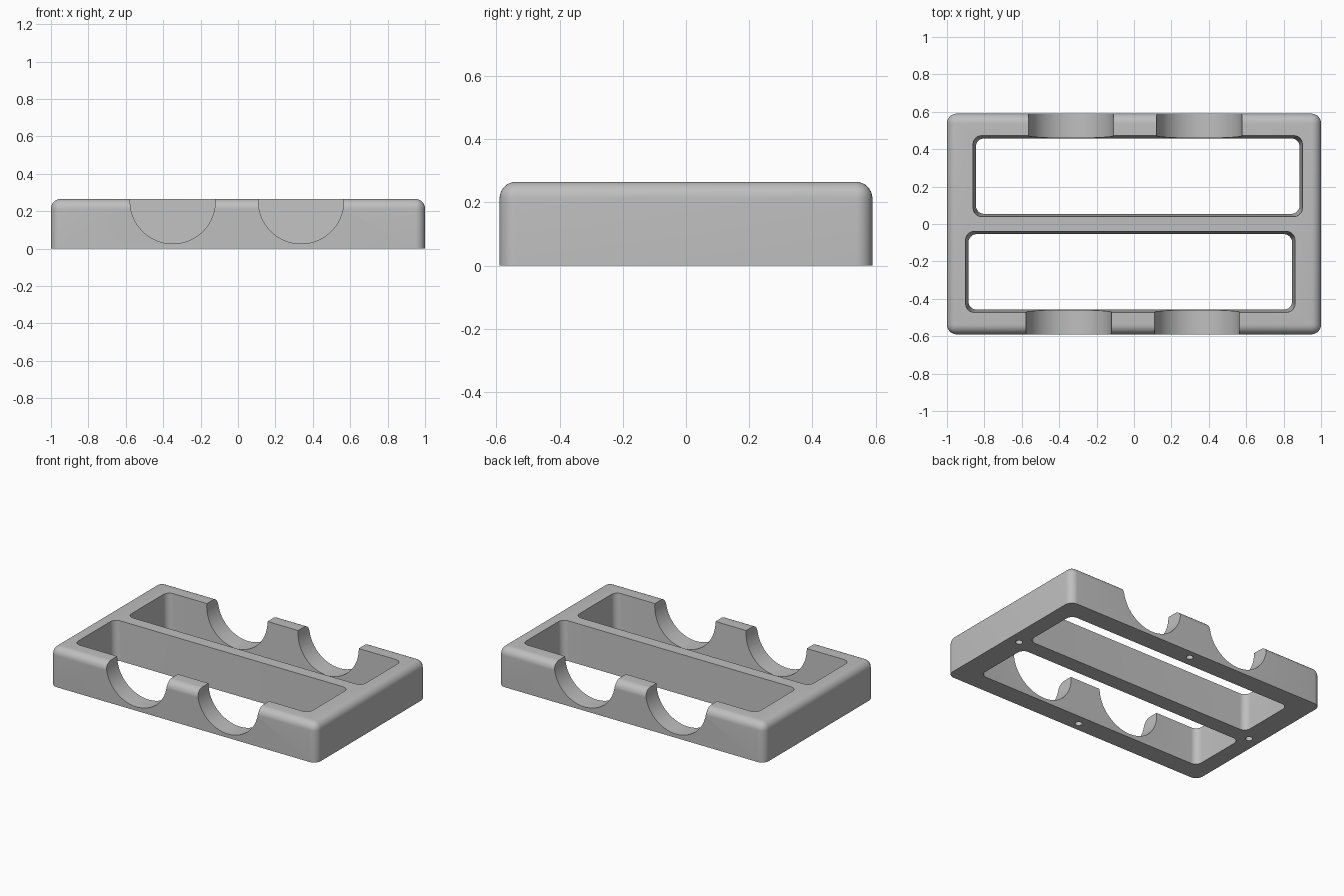
import bpy, bmesh, math
from mathutils import Matrix, Vector

if "Cube" in bpy.data.objects:
    bpy.data.objects.remove(bpy.data.objects["Cube"])

HALF_X, HALF_Y, HEIGHT = 1.0, 0.59, 0.265
ROUND = 0.052

grey = bpy.data.materials.new("plain grey")
grey.use_nodes = True
colour = (0.52, 0.52, 0.52, 1)
grey.diffuse_color = colour
grey.node_tree.nodes["Principled BSDF"].inputs["Base Color"].default_value = colour


def finish(name, bm):
    bmesh.ops.recalc_face_normals(bm, faces=bm.faces)
    mesh = bpy.data.meshes.new(name)
    bm.to_mesh(mesh)
    bm.free()
    mesh.materials.append(grey)
    obj = bpy.data.objects.new(name, mesh)
    bpy.context.collection.objects.link(obj)
    return obj


def rounded_box(name, low, high, radius, round_top=False, draft=0.0):
    """Box with rounded upright edges; draft widens the top on every side."""
    bm = bmesh.new()
    bmesh.ops.create_cube(bm, size=1)
    low, high = Vector(low), Vector(high)
    for v in bm.verts:
        side = v.co.copy()
        v.co = [low[i] if side[i] < 0 else high[i] for i in range(3)]
        if side.z > 0:
            v.co.x += math.copysign(draft, side.x)
            v.co.y += math.copysign(draft, side.y)
    mid = (low.z + high.z) / 2
    edges = [e for e in bm.edges
             if (e.verts[0].co.z > mid) != (e.verts[1].co.z > mid)
             or (round_top and all(v.co.z > mid for v in e.verts))]
    bmesh.ops.bevel(bm, geom=edges, offset=radius, segments=8, profile=0.5, affect='EDGES')
    return finish(name, bm)


def cylinder(name, centre, radius, depth, along_y=False, sides=96):
    bm = bmesh.new()
    turn = Matrix.Rotation(math.pi / 2, 4, 'X') if along_y else Matrix()
    bmesh.ops.create_cone(bm, cap_ends=True, segments=sides, radius1=radius, radius2=radius,
                          depth=depth, matrix=Matrix.Translation(centre) @ turn)
    return finish(name, bm)


# Main block, rounded everywhere but underneath
tray = rounded_box("tray_frame", (-HALF_X, -HALF_Y, 0), (HALF_X, HALF_Y, HEIGHT), ROUND, True)

cutters = []
for s in (-1, 1):  # front and back halves are half-turn copies
    # Long slot with slightly sloping walls
    xs = sorted((s * 0.883, s * -0.843))
    ys = sorted((s * 0.057, s * 0.455))
    cutters.append(rounded_box("slot_cutter", (xs[0], ys[0], -0.05),
                               (xs[1], ys[1], HEIGHT + 0.05), 0.045, draft=0.02))
    # Round notches in the outer wall
    for x in (0.349, -0.337):
        cutters.append(cylinder("notch_cutter", (s * x, s * 0.55, 0.254), 0.228, 0.3, True))
    # Small blind holes underneath
    for x, y in ((s * 0.92, 0), (0, s * 0.53)):
        cutters.append(cylinder("hole_cutter", (x, y, 0), 0.022, 0.2, sides=32))

for cutter in cutters:
    cutter.hide_render = True
    cut = tray.modifiers.new("cut", 'BOOLEAN')
    cut.operation = 'DIFFERENCE'
    cut.solver = 'EXACT'
    cut.object = cutter

# Keep the finished cut shape and discard the cutters
bpy.context.view_layer.update()
result = bpy.data.meshes.new_from_object(tray.evaluated_get(bpy.context.evaluated_depsgraph_get()))
tray.modifiers.clear()
tray.data = result
tray.data.materials.clear()
tray.data.materials.append(grey)
for cutter in cutters:
    bpy.data.objects.remove(cutter)

bpy.ops.object.select_all(action='DESELECT')
tray.select_set(True)
bpy.context.view_layer.objects.active = tray
bpy.ops.object.shade_smooth_by_angle(angle=math.radians(30))
